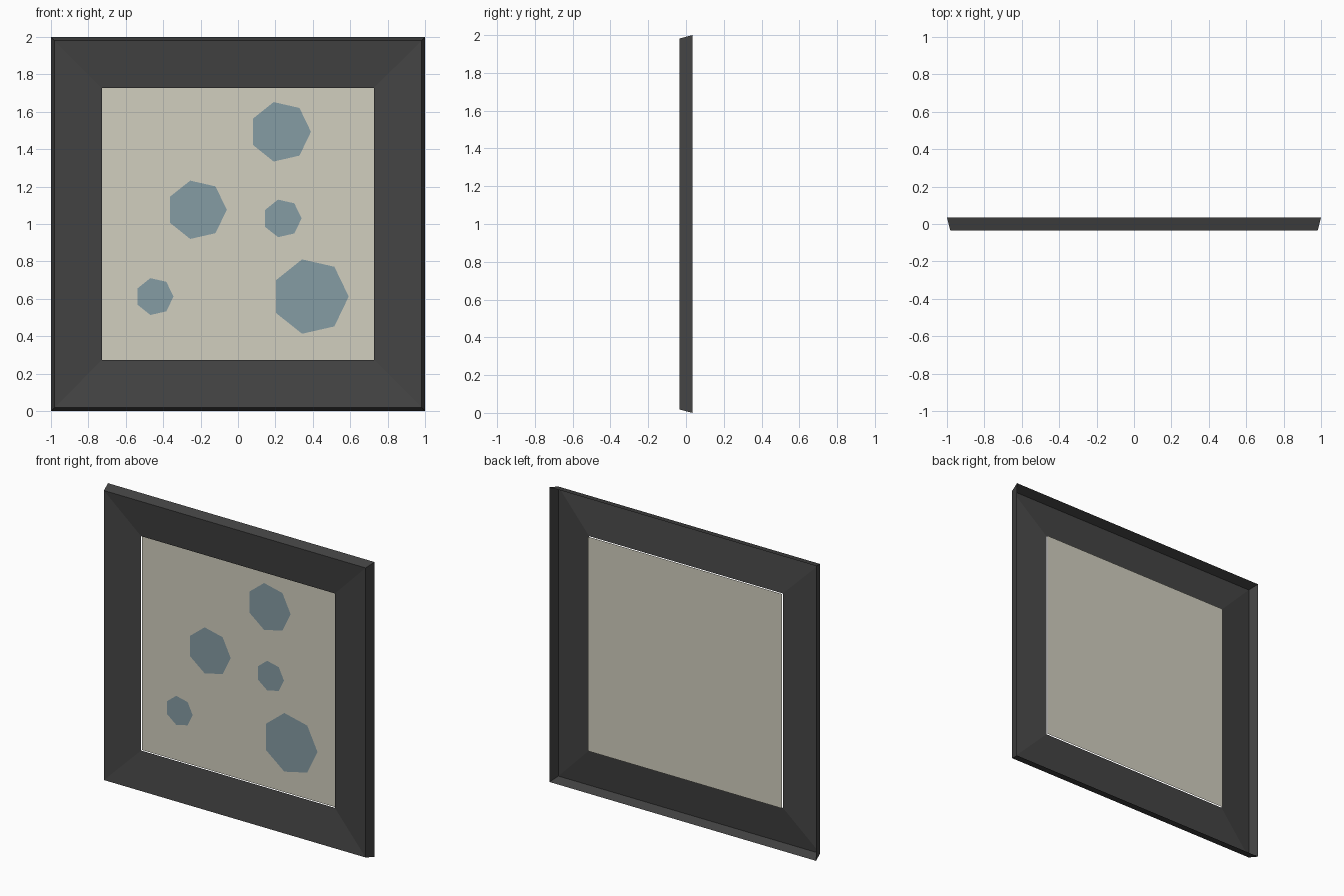
import bpy, math

if "Cube" in bpy.data.objects:
    bpy.data.objects.remove(bpy.data.objects["Cube"])


def material(name, rgb):
    m = bpy.data.materials.new(name)
    m.diffuse_color = (*rgb, 1.0)
    m.use_nodes = True
    m.node_tree.nodes["Principled BSDF"].inputs["Base Color"].default_value = m.diffuse_color
    return m


def add_mesh(name, verts, faces, mat):
    me = bpy.data.meshes.new(name)
    me.from_pydata(verts, [], faces)
    me.materials.append(mat)
    me.update()
    ob = bpy.data.objects.new(name, me)
    bpy.context.collection.objects.link(ob)
    return ob


charcoal = material("charcoal", (0.058, 0.058, 0.058))
cream = material("cream", (0.64, 0.62, 0.52))
slate_blue = material("slate_blue", (0.235, 0.332, 0.371))

CENTER_Z = 1.0


def square(half, y):
    # corners running counter-clockwise seen from the front
    return [(sx * half, y, CENTER_Z + sz * half)
            for sx, sz in ((-1, -1), (1, -1), (1, 1), (-1, 1))]


# Frame: mitred shell, open at the back (outer rim, front edge, recessed inner edge)
profile = [(1.0, 0.035), (0.982, -0.035), (0.727, 0.0)]
verts = [v for half, y in profile for v in square(half, y)]
faces = []
for ring in range(len(profile) - 1):
    for i in range(4):
        j = (i + 1) % 4
        a, b = ring * 4, ring * 4 + 4
        faces.append((a + i, a + j, b + j, b + i))
add_mesh("frame", verts, faces, charcoal)

# Panel: flat sheet just behind the inner edge of the frame
add_mesh("panel", square(0.727, 0.01), [(0, 1, 2, 3)], cream)

# Spots: seven-sided plates on the front of the panel (x, z, radius)
spots = [(0.227, 1.493, 0.163), (-0.22, 1.076, 0.16), (0.237, 1.03, 0.103),
         (-0.446, 0.612, 0.101), (0.388, 0.612, 0.204)]
for n, (x, z, r) in enumerate(spots):
    ring = [(x + r * math.cos(k * math.tau / 7), 0.007,
             z + r * math.sin(k * math.tau / 7)) for k in range(7)]
    add_mesh(f"spot_{n + 1}", ring, [tuple(range(7))], slate_blue)
